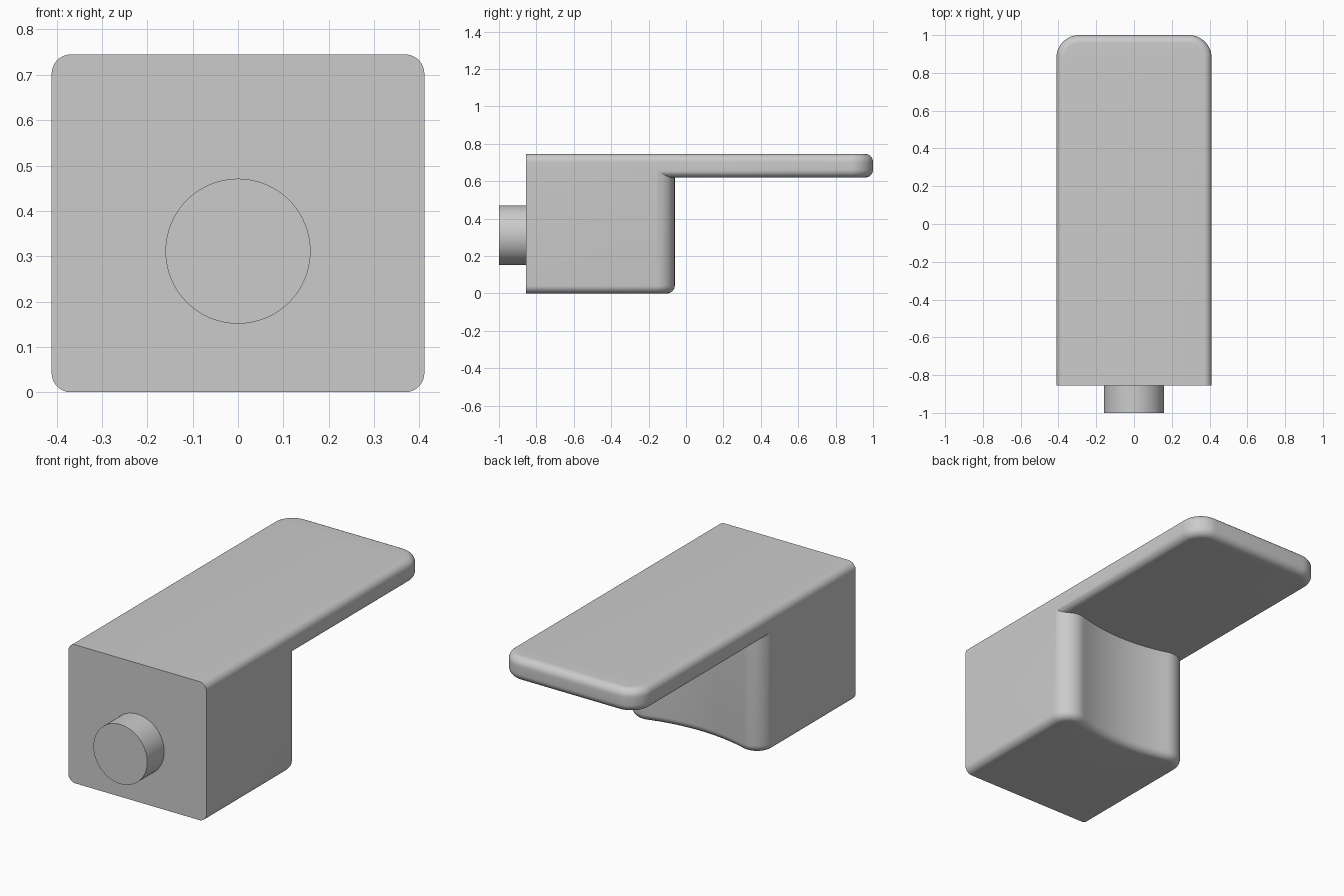
import bpy, bmesh
from math import sin, cos, radians

default = bpy.data.objects.get("Cube")
if default:
    bpy.data.objects.remove(default)

HALF, FRONT, ROUND = 0.411, -0.855, 0.042

grey = bpy.data.materials.new("plain grey")
grey.use_nodes = True
colour = (0.6, 0.6, 0.6, 1)
grey.diffuse_color = colour
grey.node_tree.nodes["Principled BSDF"].inputs["Base Color"].default_value = colour


def arc(cx, cy, r, start, end, steps):
    angles = [radians(start + (end - start) * i / steps) for i in range(steps + 1)]
    return [(cx + r * cos(a), cy + r * sin(a)) for a in angles]


def mirrored(half):
    """Close a right-hand outline with its mirror image."""
    return half + [(-x, y) for x, y in reversed(half) if abs(x) > 1e-5]


def rounded_slab(name, outline, z0, z1, rims):
    """Extrude a plan outline and round its rims, keeping the front face sharp."""
    bm = bmesh.new()
    base = bm.faces.new([bm.verts.new((x, y, z0)) for x, y in outline])
    top = bmesh.ops.extrude_face_region(bm, geom=[base], use_keep_orig=True)
    for v in top["geom"]:
        if isinstance(v, bmesh.types.BMVert):
            v.co.z = z1
    bmesh.ops.recalc_face_normals(bm, faces=bm.faces)
    edges = [e for e in bm.edges
             if any(all(abs(v.co.z - z) < 1e-5 for v in e.verts) for z in rims)
             and not all(abs(v.co.y - FRONT) < 1e-5 for v in e.verts)]
    bmesh.ops.bevel(bm, geom=edges, offset=ROUND, segments=8, profile=0.5,
                    affect="EDGES", clamp_overlap=False)
    mesh = bpy.data.meshes.new(name)
    bm.to_mesh(mesh)
    bm.free()
    obj = bpy.data.objects.new(name, mesh)
    bpy.context.collection.objects.link(obj)
    mesh.materials.append(grey)
    return obj


def smooth(obj):
    bpy.ops.object.select_all(action="DESELECT")
    obj.select_set(True)
    bpy.context.view_layer.objects.active = obj
    bpy.ops.object.shade_smooth_by_angle(angle=radians(30))


# Block with rounded rear corners flowing into a shallow concave back
r, tilt, back = 0.1, 17, -0.06
corner = arc(HALF - r, back - r, r, 0, 90 + tilt, 12)
px, py = corner[-1]
R = px / sin(radians(tilt))
hollow = arc(0, py + R * cos(radians(tilt)), R, tilt - 90, -90, 10)
block = rounded_slab("body", mirrored([(HALF, FRONT)] + corner + hollow[1:]),
                     0, 0.68, [0])

# Long flat top plate with a rounded free end
r = 0.12
plate = rounded_slab("top_plate", mirrored([(HALF, FRONT)] + arc(HALF - r, 1 - r, r, 0, 90, 12)),
                     0.62, 0.745, [0.62, 0.745])

# Fuse the plate into the block
union = block.modifiers.new("fuse", "BOOLEAN")
union.operation, union.solver, union.object = "UNION", "EXACT", plate
bpy.context.view_layer.objects.active = block
bpy.ops.object.modifier_apply(modifier=union.name)
bpy.data.objects.remove(plate)
smooth(block)

# Round peg on the front
bpy.ops.mesh.primitive_cylinder_add(vertices=64, radius=0.16, depth=0.165,
                                    location=(0, -0.9175, 0.311), rotation=(radians(90), 0, 0))
peg = bpy.context.object
peg.name = "front_peg"
peg.data.materials.append(grey)
smooth(peg)
